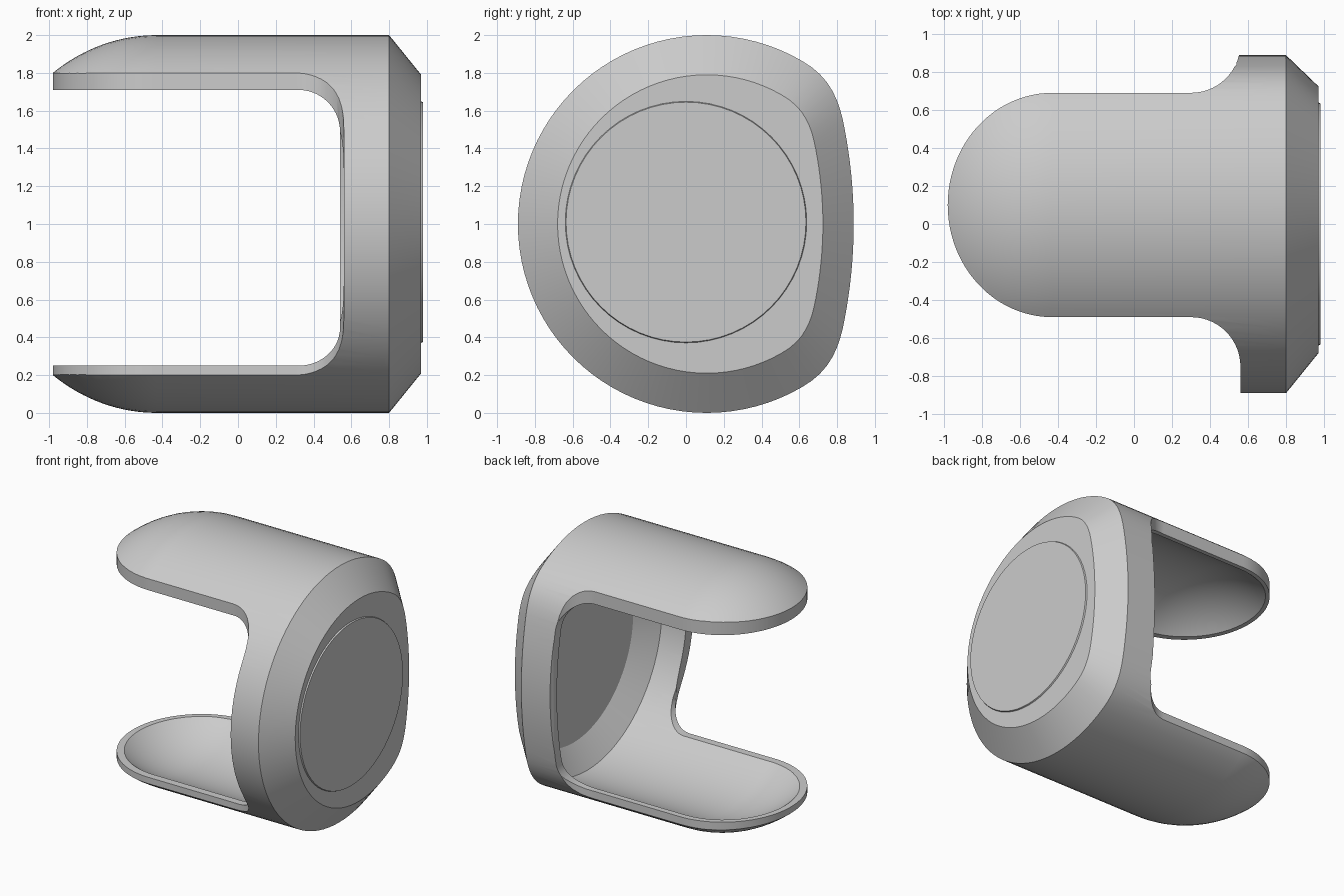
import bpy, bmesh
from math import sin, cos, pi, sqrt, radians
from mathutils import Vector

old = bpy.data.objects.get("Cube")
if old:
    bpy.data.objects.remove(old, do_unlink=True)

CY = 0.11      # axis of the round housing in y
SIDES = 96

grey = bpy.data.materials.new("light grey")
grey.use_nodes = True
colour = (0.6, 0.6, 0.6, 1)
grey.diffuse_color = colour
grey.node_tree.nodes["Principled BSDF"].inputs["Base Color"].default_value = colour


def finish(name, bm):
    bmesh.ops.recalc_face_normals(bm, faces=bm.faces)
    mesh = bpy.data.meshes.new(name)
    bm.to_mesh(mesh)
    bm.free()
    mesh.materials.append(grey)
    obj = bpy.data.objects.new(name, mesh)
    bpy.context.collection.objects.link(obj)
    return obj


def smooth_min(a, b, k):
    h = max(k - abs(a - b), 0) / k
    return min(a, b) - h * h * k / 4


def ring(bm, x, radius, cz):
    """Round cross-section with a gently flattened back side."""
    verts = []
    for i in range(SIDES):
        a = 2 * pi * i / SIDES
        y = smooth_min(cos(a), 0.778 - 0.19 * sin(a) ** 2, 0.12)
        verts.append(bm.verts.new((x, CY + radius * y, cz + radius * sin(a))))
    return verts


def loft(name, stations, cz):
    bm = bmesh.new()
    rings = [ring(bm, x, r, cz) for x, r in stations]
    for a, b in zip(rings, rings[1:]):
        for i in range(SIDES):
            j = (i + 1) % SIDES
            bm.faces.new((a[i], a[j], b[j], b[i]))
    bm.faces.new(rings[0])
    bm.faces.new(rings[-1])
    return finish(name, bm)


def dome(tip, start, half_width, edge_height, steps=20):
    """Stations of a rounded end whose rim stays at a constant height."""
    out = []
    for i in range(steps + 1):
        a = pi / 2 * i / steps
        w = half_width * sin(a)
        out.append((start - (start - tip) * cos(a), sqrt(edge_height ** 2 + w * w)))
    return out


def prism(name, points, offset):
    bm = bmesh.new()
    face = bm.faces.new([bm.verts.new(p) for p in points])
    res = bmesh.ops.extrude_face_region(bm, geom=[face])
    moved = [g for g in res["geom"] if isinstance(g, bmesh.types.BMVert)]
    bmesh.ops.translate(bm, verts=moved, vec=Vector(offset))
    return finish(name, bm)


def arc(cx, cy, rx, ry, start, end, steps=14):
    angles = [radians(start + (end - start) * i / steps) for i in range(steps + 1)]
    return [(cx + rx * cos(a), cy + ry * sin(a)) for a in angles]


def boolean(target, cutter, operation):
    bpy.context.view_layer.objects.active = target
    mod = target.modifiers.new(operation.lower(), 'BOOLEAN')
    mod.operation = operation
    mod.solver = 'EXACT'
    mod.object = cutter
    bpy.ops.object.modifier_apply(modifier=mod.name)
    bpy.data.objects.remove(cutter, do_unlink=True)


# Outer housing: domed tongue ends, straight body, chamfered end cap
housing = loft("housing_shell",
               dome(-0.98, -0.43, 0.6, 0.8) + [(0.8, 1.0), (0.97, 0.79)], 1.0)

# Plan outline: rounded tongue widening into the cap through fillets
half = arc(-0.43, 0, 0.55, 0.59, 180, 90, 24) + arc(0.3, 0.85, 0.26, 0.26, -90, 0) \
    + [(0.56, 1.3), (1.2, 1.3)]
outline = half + [(x, -y) for x, y in reversed(half[1:])]
plan = prism("plan_helper", [(x, CY - 0.01 + y, -0.5) for x, y in outline], (0, 0, 3))
boolean(housing, plan, 'INTERSECT')

# Hollow inside with a chamfered floor, thinner along the lower tongue
cavity = loft("cavity_helper",
              dome(-0.945, -0.43, 0.555, 0.725) + [(0.77, 0.913), (0.89, 0.73)], 0.985)
boolean(housing, cavity, 'DIFFERENCE')

# Opening between the two tongues
corners = arc(0.32, 0.45, 0.22, 0.2, -90, 0) + arc(0.32, 1.49, 0.22, 0.22, 0, 90)
gap = [(-1.3, 0.25)] + corners + [(-1.3, 1.71)]
opening = prism("opening_helper", [(x, -1.5, z) for x, z in gap], (0, 3, 0))
boolean(housing, opening, 'DIFFERENCE')

# Thin round plate on the end cap
bm = bmesh.new()
bmesh.ops.create_cone(bm, cap_ends=True, segments=64, radius1=0.64, radius2=0.635, depth=0.012)
disc = finish("end_plate", bm)
disc.rotation_euler = (0, pi / 2, 0)
disc.location = (0.974, 0, 1.01)

for obj in (housing, disc):
    bpy.ops.object.select_all(action='DESELECT')
    obj.select_set(True)
    bpy.context.view_layer.objects.active = obj
    bpy.ops.object.shade_smooth_by_angle(angle=radians(30))
